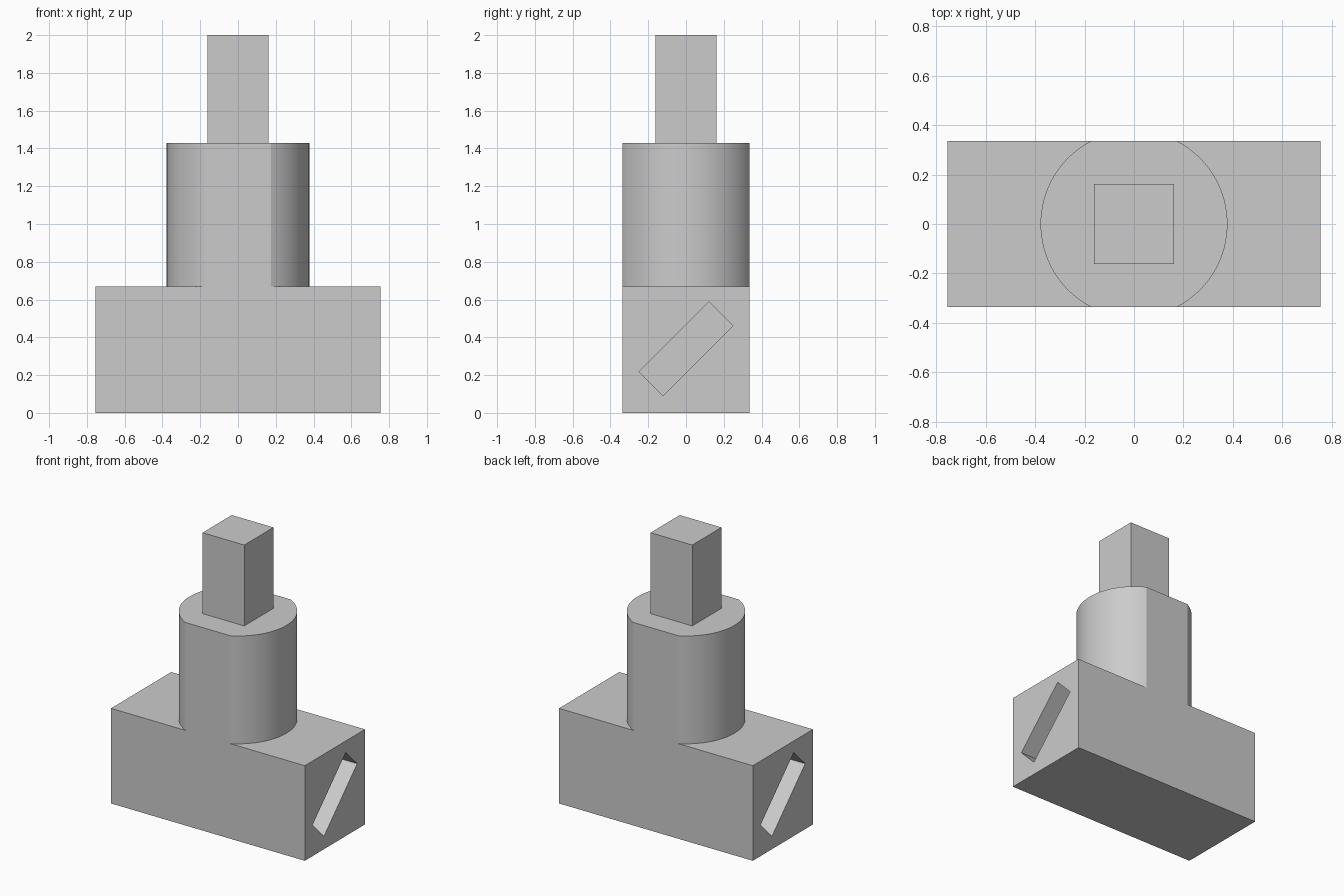
import bpy, bmesh
from math import radians
from mathutils import Matrix

cube = bpy.data.objects.get("Cube")
if cube:
    bpy.data.objects.remove(cube, do_unlink=True)

LENGTH, DEPTH, BASE_TOP = 1.51, 0.67, 0.67
COLUMN_R, COLUMN_TOP = 0.378, 1.43
TANG, TOP = 0.325, 2.0
SLOT_DEPTH, SLOT_LONG, SLOT_WIDE = 0.3, 0.523, 0.18

grey = bpy.data.materials.new("plain grey")
grey.use_nodes = True
colour = (0.6, 0.6, 0.6, 1)
grey.diffuse_color = colour
grey.node_tree.nodes["Principled BSDF"].inputs["Base Color"].default_value = colour


def finish(name, bm):
    mesh = bpy.data.meshes.new(name)
    bm.to_mesh(mesh)
    bm.free()
    mesh.materials.append(grey)
    ob = bpy.data.objects.new(name, mesh)
    bpy.context.collection.objects.link(ob)
    return ob


def box(name, size, centre, tilt=0):
    bm = bmesh.new()
    place = Matrix.Translation(centre) @ Matrix.Rotation(tilt, 4, "X")
    bmesh.ops.create_cube(bm, size=1, matrix=place @ Matrix.Diagonal((*size, 1)))
    return finish(name, bm)


def combine(ob, other, operation):
    mod = ob.modifiers.new(operation.lower(), "BOOLEAN")
    mod.operation, mod.object, mod.solver = operation, other, "EXACT"
    bpy.context.view_layer.objects.active = ob
    bpy.ops.object.modifier_apply(modifier=mod.name)
    bpy.data.objects.remove(other, do_unlink=True)


# Base block
body = box("stepped_body", (LENGTH, DEPTH, BASE_TOP), (0, 0, BASE_TOP / 2))

# Round column, trimmed flush with the front and back of the base
bm = bmesh.new()
bmesh.ops.create_cone(bm, cap_ends=True, segments=96, radius1=COLUMN_R,
                      radius2=COLUMN_R, depth=COLUMN_TOP - BASE_TOP,
                      matrix=Matrix.Translation((0, 0, (COLUMN_TOP + BASE_TOP) / 2)))
column = finish("column", bm)
combine(column, box("trim", (1, DEPTH, 3), (0, 0, 1)), "INTERSECT")
combine(body, column, "UNION")

# Square tang on top
combine(body, box("tang", (TANG, TANG, TOP - COLUMN_TOP),
                  (0, 0, (TOP + COLUMN_TOP) / 2)), "UNION")

# Slanted blind slots in both ends, tilted opposite ways
for side in (1, -1):
    slot = box("slot", (SLOT_DEPTH * 2, SLOT_LONG, SLOT_WIDE),
               (side * LENGTH / 2, 0, 0.34), side * radians(45))
    combine(body, slot, "DIFFERENCE")

# Merge flush faces and shade the round wall smooth
bm = bmesh.new()
bm.from_mesh(body.data)
bmesh.ops.remove_doubles(bm, verts=bm.verts, dist=0.0005)
bmesh.ops.dissolve_limit(bm, angle_limit=radians(0.5), verts=bm.verts, edges=bm.edges)
bm.to_mesh(body.data)
bm.free()
bpy.ops.object.select_all(action="DESELECT")
body.select_set(True)
bpy.context.view_layer.objects.active = body
bpy.ops.object.shade_smooth_by_angle(angle=radians(20))
